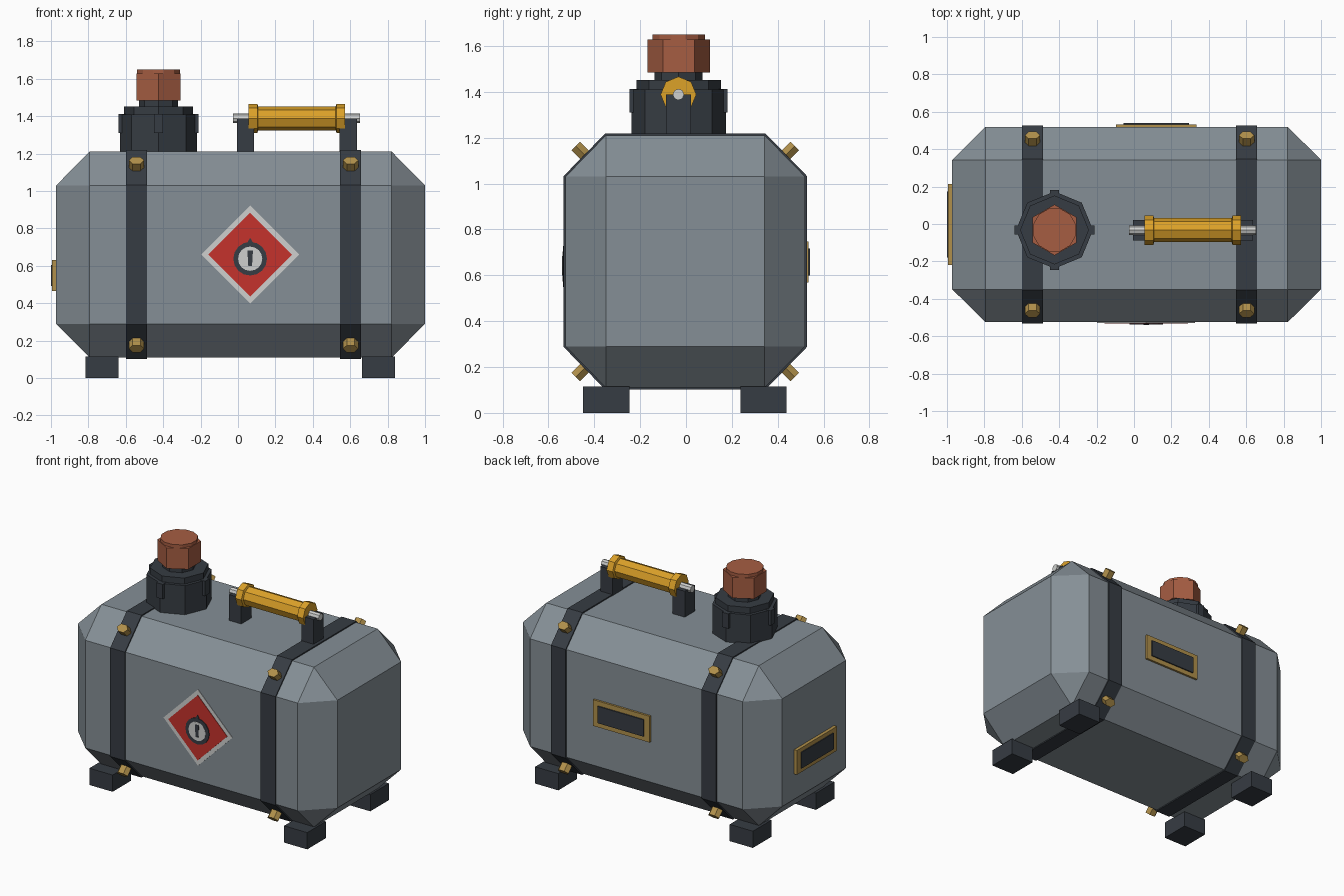
import bpy, bmesh, math
from mathutils import Matrix, Vector

if "Cube" in bpy.data.objects:
    bpy.data.objects.remove(bpy.data.objects["Cube"])

COLOURS = {
    "steel_grey": (0.235, 0.275, 0.305),
    "dark_slate": (0.037, 0.045, 0.056),
    "amber": (0.72, 0.36, 0.022),
    "brass": (0.44, 0.28, 0.07),
    "copper": (0.38, 0.11, 0.055),
    "warning_red": (0.56, 0.032, 0.025),
    "off_white": (0.62, 0.63, 0.62),
}
MATS = {}
for key, rgb in COLOURS.items():
    MATS[key] = bpy.data.materials.new(key)
    MATS[key].diffuse_color = (*rgb, 1)


def finish(bm, name, mat):
    bmesh.ops.recalc_face_normals(bm, faces=bm.faces)
    me = bpy.data.meshes.new(name)
    bm.to_mesh(me)
    bm.free()
    me.materials.append(MATS[mat])
    ob = bpy.data.objects.new(name, me)
    bpy.context.collection.objects.link(ob)
    return ob


def box(name, lo, hi, mat):
    bm = bmesh.new()
    lo, hi = Vector(lo), Vector(hi)
    bmesh.ops.create_cube(bm, size=1, matrix=Matrix.Translation((lo + hi) / 2)
                          @ Matrix.Diagonal((*(hi - lo), 1)))
    return finish(bm, name, mat)


def loft(name, loops, mat, caps=True):
    """Bridge equal-length loops of points; close the ends, or join last to first."""
    bm = bmesh.new()
    rings = [[bm.verts.new(p) for p in loop] for loop in loops]
    n = len(rings[0])
    pairs = list(zip(rings, rings[1:]))
    if caps:
        bm.faces.new(rings[0])
        bm.faces.new(rings[-1])
    else:
        pairs.append((rings[-1], rings[0]))
    for a, b in pairs:
        for i in range(n):
            j = (i + 1) % n
            bm.faces.new((a[i], a[j], b[j], b[i]))
    return finish(bm, name, mat)


def prism(name, sides, profile, origin, mat, rot=Matrix(), turn=0, squash=1):
    """Turned part with few sides; profile is (radius, height) along its axis."""
    m = Matrix.Translation(origin) @ rot
    loops = []
    for r, h in profile:
        ang = [turn + math.tau * i / sides for i in range(sides)]
        loops.append([m @ Vector((r * math.cos(a), r * math.sin(a) * squash, h)) for a in ang])
    return loft(name, loops, mat)


ALONG_X = Matrix.Rotation(math.pi / 2, 4, "Y")
TO_FRONT = Matrix.Rotation(math.pi / 2, 4, "X")

# Body: box with every edge cut at 45 degrees
C = Vector((0.014, -0.003, 0.66))
OUT = Vector((0.986, 0.522, 0.55))
INN = Vector((0.808, 0.346, 0.37))
bm = bmesh.new()
for sx in (-1, 1):
    for sy in (-1, 1):
        for sz in (-1, 1):
            for axis in range(3):
                p = INN.copy()
                p[axis] = OUT[axis]
                bm.verts.new(C + Vector((sx * p.x, sy * p.y, sz * p.z)))
bmesh.ops.convex_hull(bm, input=bm.verts)
bmesh.ops.dissolve_limit(bm, angle_limit=0.02, verts=bm.verts, edges=bm.edges)
finish(bm, "tank_body", "steel_grey")


# Straps: octagonal bands, each with four bolts on the slanted faces
def band(x, off):
    oy, oz, iy, iz = OUT.y + off, OUT.z + off, INN.y + off * 0.4, INN.z + off * 0.4
    pts = [(oy, iz), (iy, oz), (-iy, oz), (-oy, iz), (-oy, -iz), (-iy, -oz), (iy, -oz), (oy, -iz)]
    return [(x, C.y + y, C.z + z) for y, z in pts]


for side, x in (("left", -0.543), ("right", 0.602)):
    a, b = x - 0.056, x + 0.056
    loft(side + "_strap", [band(a, -0.01), band(a, 0.008), band(b, 0.008), band(b, -0.01)],
         "dark_slate", caps=False)
    for sy in (-1, 1):
        for sz in (-1, 1):
            pos = (x, C.y + sy * 0.434, C.z + sz * 0.46)
            angle = -sy * (math.pi / 4 if sz > 0 else 3 * math.pi / 4)
            prism(side + "_strap_bolt", 6, [(0.041, -0.01), (0.041, 0.062)], pos, "brass",
                  Matrix.Rotation(angle, 4, "X"), squash=0.74)

# Feet
for x in (-0.728, 0.752):
    for y in (-0.347, 0.338):
        box("foot", (x - 0.088, y - 0.101, 0), (x + 0.088, y + 0.101, 0.115), "dark_slate")

# Filler neck with four tabs, and the copper cap
F = Vector((-0.425, -0.032, 0))
prism("filler_base", 8, [(0.206, 1.2), (0.206, 1.41)], F, "dark_slate")
prism("filler_collar", 8, [(0.184, 1.41), (0.184, 1.452)], F, "dark_slate")
prism("filler_neck", 8, [(0.105, 1.45), (0.105, 1.49)], F, "dark_slate")
for i in range(4):
    tab = box("filler_tab", (0.165, -0.024, 1.31), (0.214, 0.024, 1.412), "dark_slate")
    tab.matrix_world = Matrix.Translation(F) @ Matrix.Rotation(i * math.pi / 2, 4, "Z")
prism("filler_cap", 6, [(0.136, 1.485), (0.136, 1.628)], F, "copper", turn=math.pi / 6)
prism("filler_cap_top", 12, [(0.118, 1.62), (0.118, 1.65)], F, "copper", turn=math.pi / 12)

# Handle: two posts, a steel rod and an amber grip with flanges
H = (0, -0.033, 1.388)
for x in (0.04, 0.59):
    box("handle_post", (x - 0.046, -0.088, 1.2), (x + 0.046, 0.022, 1.388), "dark_slate")
prism("handle_rod", 8, [(0.025, -0.027), (0.025, 0.653)], H, "off_white", ALONG_X)
prism("handle_grip", 8,
      [(0.078, 0.057), (0.078, 0.103), (0.064, 0.108), (0.064, 0.522), (0.078, 0.527), (0.078, 0.573)],
      H, "amber", ALONG_X)

# Warning sign on the front: diamond plates, round badge and a marker bar
S = Vector((0.065, -0.525, 0.66))
D = S + Vector((0, 0, -0.022))
prism("sign_border", 4, [(0.262, -0.005), (0.262, 0.003)], S, "off_white", TO_FRONT)
prism("sign_field", 4, [(0.224, 0.0), (0.224, 0.006)], S, "warning_red", TO_FRONT)
prism("badge_ring", 16, [(0.09, 0.004), (0.09, 0.011)], D, "dark_slate", TO_FRONT)
prism("badge_point", 3, [(0.03, 0.004), (0.03, 0.010)], D + Vector((0, 0, 0.082)),
      "dark_slate", TO_FRONT, turn=math.pi / 2)
prism("badge_face", 16, [(0.065, 0.008), (0.065, 0.013)], D, "off_white", TO_FRONT)
bar = [(-0.015, 0.045), (0.015, 0.045), (0.010, -0.04), (-0.010, -0.04)]
loft("badge_bar", [[(D.x + x, D.y - d, D.z + z) for x, z in bar] for d in (0.011, 0.015)], "dark_slate")

# Label plates on the back and the left end: brass frame with dark panel
box("back_label_frame", (-0.097, 0.51, 0.568), (0.335, 0.533, 0.748), "brass")
box("back_label_panel", (-0.055, 0.53, 0.600), (0.295, 0.541, 0.716), "dark_slate")
box("end_label_frame", (-0.994, -0.22, 0.465), (-0.96, 0.215, 0.632), "brass")
box("end_label_panel", (-1.0, -0.178, 0.493), (-0.99, 0.173, 0.604), "dark_slate")

for m in bpy.data.materials:
    if m.users and not m.is_grease_pencil:
        m.use_nodes = True
        m.node_tree.nodes["Principled BSDF"].inputs["Base Color"].default_value = m.diffuse_color
